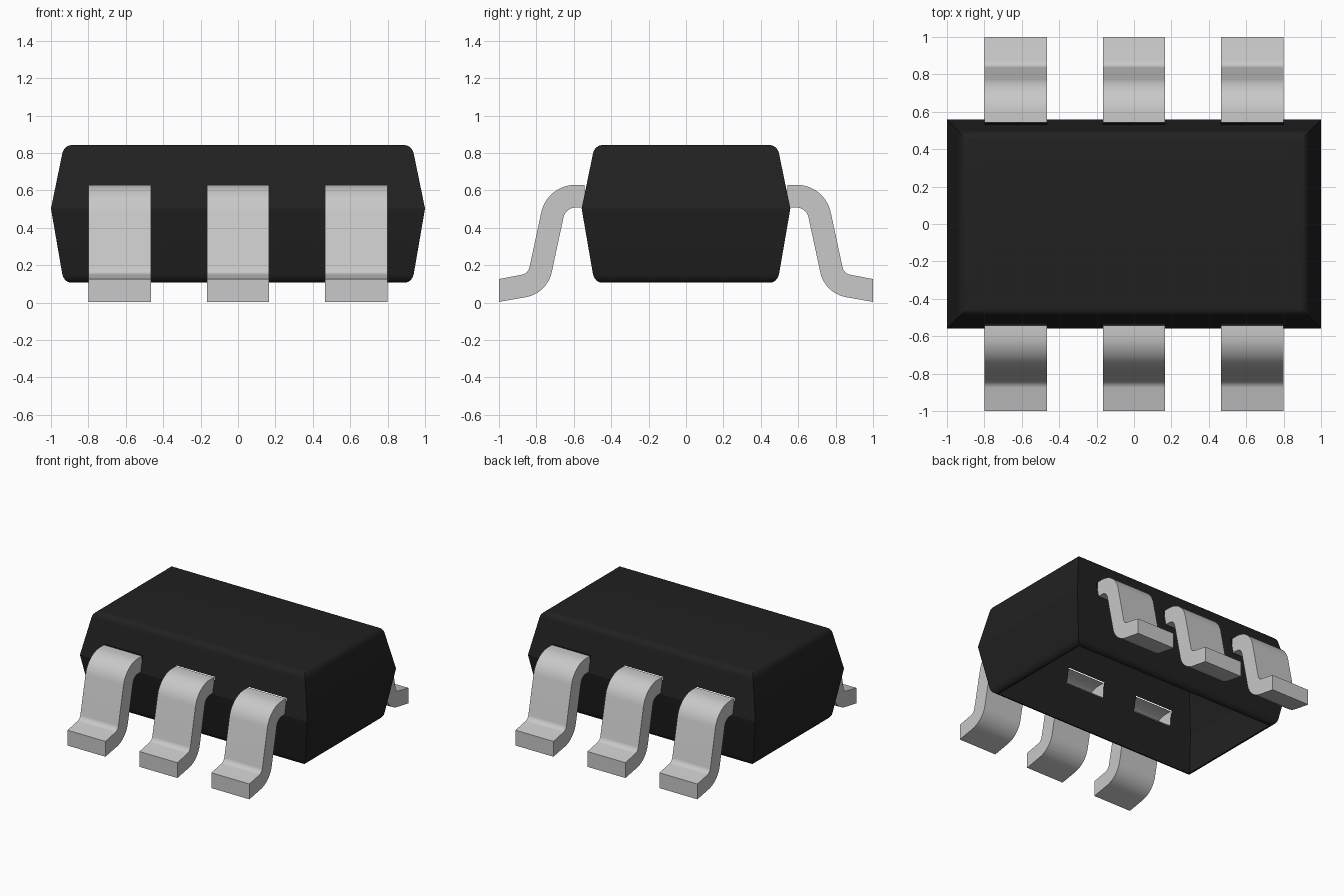
import bpy, bmesh, math
from mathutils import Vector

if "Cube" in bpy.data.objects:
    bpy.data.objects.remove(bpy.data.objects["Cube"])

LEG_X = (-0.633, 0.0, 0.633)
HALF_WIDTH = 0.167
LEG_LOW, LEG_TOP = 0.508, 0.63


def make_material(name, level):
    mat = bpy.data.materials.new(name)
    mat.use_nodes = True
    colour = (level, level, level, 1)
    mat.diffuse_color = colour
    mat.node_tree.nodes["Principled BSDF"].inputs["Base Color"].default_value = colour
    return mat


def finish(bm, name, mat):
    bmesh.ops.recalc_face_normals(bm, faces=bm.faces)
    mesh = bpy.data.meshes.new(name)
    bm.to_mesh(mesh)
    bm.free()
    mesh.materials.append(mat)
    obj = bpy.data.objects.new(name, mesh)
    bpy.context.collection.objects.link(obj)
    bpy.ops.object.select_all(action='DESELECT')
    obj.select_set(True)
    bpy.context.view_layer.objects.active = obj
    bpy.ops.object.shade_smooth_by_angle(angle=math.radians(20))
    return obj


def loft(bm, rings):
    """Bridge closed rings of points with quads."""
    loops = [[bm.verts.new(p) for p in ring] for ring in rings]
    for a, b in zip(loops, loops[1:]):
        for i in range(len(a)):
            j = (i + 1) % len(a)
            bm.faces.new((a[i], a[j], b[j], b[i]))
    return loops


def rounded_rim(z_flat, side, steps=6):
    """Height and inset pairs from the sloped wall round to the flat."""
    start, rim = 0.060, 0.048
    pairs = []
    for i in range(steps + 1):
        t = math.radians(12 + 78 * i / steps)
        s = (math.sin(t) - math.sin(math.radians(12))) / (1 - math.sin(math.radians(12)))
        c = 1 - math.cos(t) / math.cos(math.radians(12))
        pairs.append((z_flat - side * rim * (1 - s), start + rim * c))
    return pairs


def make_body(mat):
    # Hollow moulded shell, open underneath
    levels = rounded_rim(0.107, -1)[::-1] + [(0.503, 0)] + rounded_rim(0.842, 1)
    corners = ((-1, -1), (1, -1), (1, 1), (-1, 1))
    bm = bmesh.new()
    rings = [[(sx * (1 - d), sy * (0.558 - d), z) for sx, sy in corners]
             for z, d in levels]
    bm.faces.new(loft(bm, rings)[-1])

    # Slots in the long walls where the legs enter
    cuts = [((0, 0, z), (0, 0, 1)) for z in (LEG_LOW, LEG_TOP)]
    cuts += [((x + s * HALF_WIDTH, 0, 0), (1, 0, 0)) for x in LEG_X for s in (-1, 1)]
    for co, no in cuts:
        bmesh.ops.bisect_plane(bm, geom=bm.verts[:] + bm.edges[:] + bm.faces[:],
                               plane_co=co, plane_no=no)
    slots = []
    for face in bm.faces:
        c = face.calc_center_median()
        if (LEG_LOW < c.z < LEG_TOP and abs(c.y) > 0.5
                and any(abs(c.x - x) < HALF_WIDTH for x in LEG_X)):
            slots.append(face)
    bmesh.ops.delete(bm, geom=slots, context='FACES')
    return finish(bm, "body_shell", mat)


def fillet(a, corner, b, radius, steps=10):
    """Centre line points and normals round one bend."""
    u, v = (corner - a).normalized(), (b - corner).normalized()
    turn = u.angle_signed(v)
    reach = radius * math.tan(abs(turn) / 2)
    start = corner - u * reach
    side = 1 if u.x * v.y - u.y * v.x > 0 else -1
    normal = Vector((-u.y, u.x))
    centre = start + normal * side * radius
    out = []
    for i in range(steps + 1):
        t = side * abs(turn) * i / steps
        n = Vector((normal.x * math.cos(t) - normal.y * math.sin(t),
                    normal.x * math.sin(t) + normal.y * math.cos(t)))
        out.append((centre - n * side * radius, n))
    return out


def make_leg(name, x, side, mat):
    # Flat strip bent down and out; its inner end is open
    half = (LEG_TOP - LEG_LOW) / 2
    path = [Vector(p) for p in ((0.542, 0.569), (0.693, 0.569), (0.793, 0.103), (1, 0.065))]
    up = Vector((0, 1))
    line = [(path[0], up)]
    line += fillet(path[0], path[1], path[2], 0.125)
    line += fillet(path[1], path[2], path[3], 0.11)
    line.append((path[3], up))
    rings = []
    for p, n in line:
        top, low = p + n * half, p - n * half
        rings.append([(x + s * HALF_WIDTH, side * q.x, q.y)
                      for s, q in ((-1, top), (1, top), (1, low), (-1, low))])
    bm = bmesh.new()
    bm.faces.new(loft(bm, rings)[-1])
    return finish(bm, name, mat)


black = make_material("black_plastic", 0.015)
silver = make_material("silver_metal", 0.58)

make_body(black)
for row, side in (("front", -1), ("back", 1)):
    for place, x in zip(("right", "middle", "left"), LEG_X):
        make_leg(f"{row}_{place}_leg", x, side, silver)
